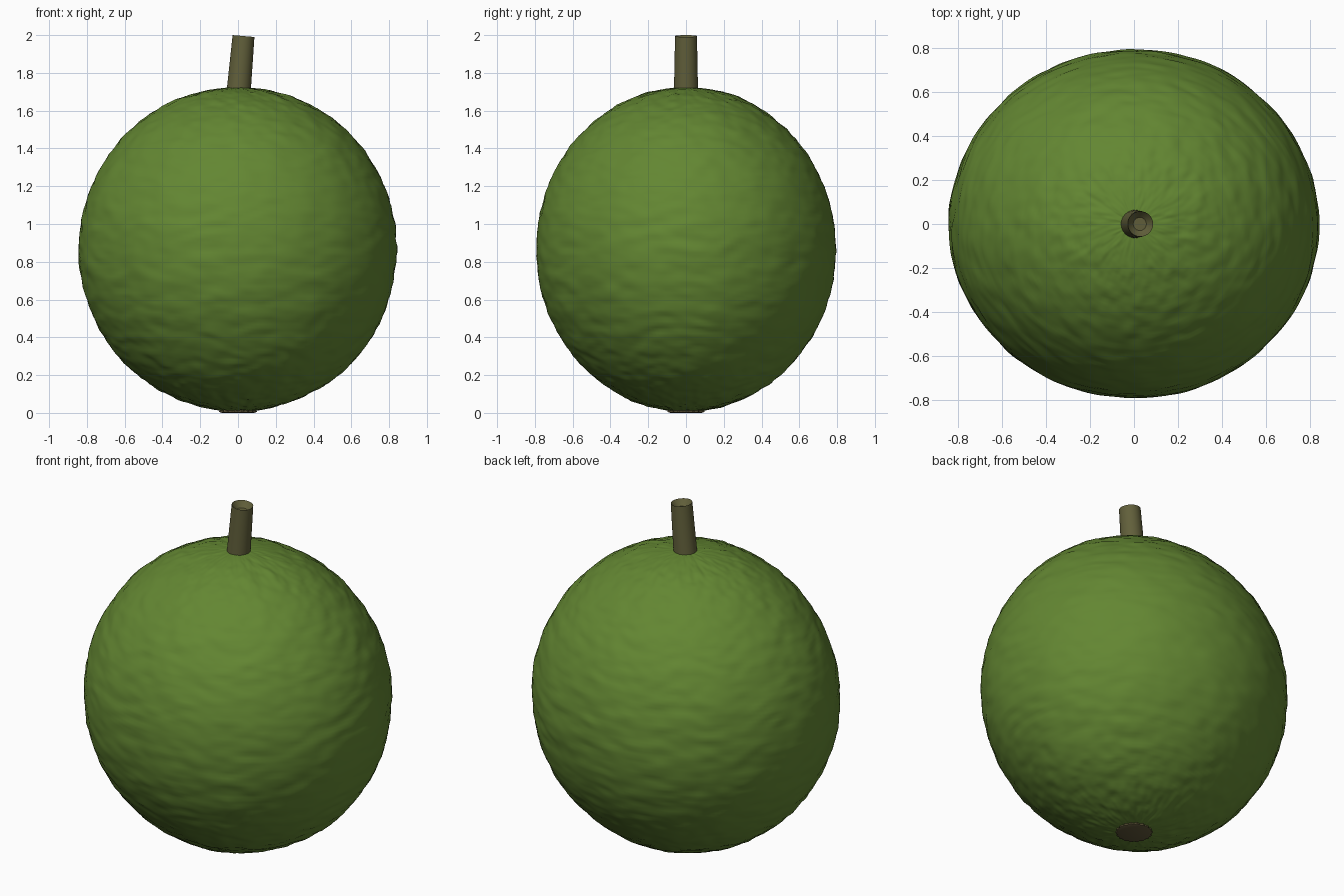
import bpy
import bmesh
from math import sin, cos, pi, radians
from mathutils import Vector, Matrix, noise

cube = bpy.data.objects.get("Cube")
if cube:
    bpy.data.objects.remove(cube, do_unlink=True)


def material(name, rgb):
    mat = bpy.data.materials.new(name)
    mat.use_nodes = True
    mat.diffuse_color = (*rgb, 1)
    bsdf = next(n for n in mat.node_tree.nodes if n.type == 'BSDF_PRINCIPLED')
    bsdf.inputs["Base Color"].default_value = (*rgb, 1)
    bsdf.inputs["Roughness"].default_value = 0.7
    return mat


def finish(bm, name, mat, angle):
    bmesh.ops.recalc_face_normals(bm, faces=bm.faces)
    mesh = bpy.data.meshes.new(name)
    bm.to_mesh(mesh)
    bm.free()
    mesh.materials.append(mat)
    obj = bpy.data.objects.new(name, mesh)
    bpy.context.collection.objects.link(obj)
    bpy.ops.object.select_all(action='DESELECT')
    obj.select_set(True)
    bpy.context.view_layer.objects.active = obj
    bpy.ops.object.shade_smooth_by_angle(angle=radians(angle))
    return obj


def ring(bm, radius, z, count, tooth=1.0):
    """Circle of vertices; every second one is pulled in by tooth."""
    return [bm.verts.new((radius * (tooth if i % 2 else 1) * cos(2 * pi * i / count),
                          radius * (tooth if i % 2 else 1) * sin(2 * pi * i / count), z))
            for i in range(count)]


def bridge(bm, a, b):
    for i in range(len(a)):
        j = (i + 1) % len(a)
        bm.faces.new((a[i], a[j], b[j], b[i]))


green = material("leaf green rind", (0.125, 0.24, 0.032))
olive = material("olive stem", (0.12, 0.115, 0.043))
brown = material("brown scar", (0.114, 0.092, 0.04))

# Rind: ellipsoid with fine, sideways-stretched wrinkles that turn radial at the poles
bm = bmesh.new()
bmesh.ops.create_uvsphere(bm, u_segments=220, v_segments=150, radius=1)
for v in bm.verts:
    n = v.co.copy()
    flat = Vector((n.x, n.y, 0))
    reach = flat.length
    around = flat.normalized() if reach > 1e-4 else Vector((1, 0, 0))
    lat = n.angle(Vector((0, 0, 1)))
    warp = noise.noise(n * 3) * 0.8
    wrinkle = noise.noise(Vector((around.x * 5, around.y * 5, lat * 13 + warp)))
    fine = noise.noise(Vector((around.x * 9, around.y * 9, lat * 24 + warp)) + Vector((7, 3, 5)))
    lump = noise.noise(n * 2.5 + Vector((4, 1, 9)))
    fade = min(1, reach / 0.3)
    push = 1 + fade * (0.007 * wrinkle + 0.0045 * fine + 0.005 * lump)
    v.co = Vector((n.x * 0.842, n.y * 0.793, n.z * 0.858)) * push
    v.co.z += 0.866
finish(bm, "fruit_rind", green, 60)

# Stem: leaning tube with a hollowed end
bm = bmesh.new()
profile = [(0.066, -0.06), (0.063, 0.02), (0.058, 0.278), (0.052, 0.268), (0.03, 0.245)]
rings = [ring(bm, r, z, 32) for r, z in profile]
for a, b in zip(rings, rings[1:]):
    bridge(bm, a, b)
bm.faces.new(rings[0])
bm.faces.new(rings[-1])
lean = Matrix.Translation((0.005, 0, 1.718)) @ Matrix.Rotation(radians(5), 4, 'Y')
bmesh.ops.transform(bm, matrix=lean, verts=bm.verts)
finish(bm, "stem", olive, 40)

# Blossom scar: thin toothed disc under the fruit
bm = bmesh.new()
outline = [ring(bm, r, z, 36, 0.92) for r, z in ((0.098, 0.018), (0.1, 0.005), (0.085, 0.0))]
for a, b in zip(outline, outline[1:]):
    bridge(bm, a, b)
bm.faces.new(outline[0])
bm.faces.new(outline[-1])
finish(bm, "blossom_scar", brown, 30)
